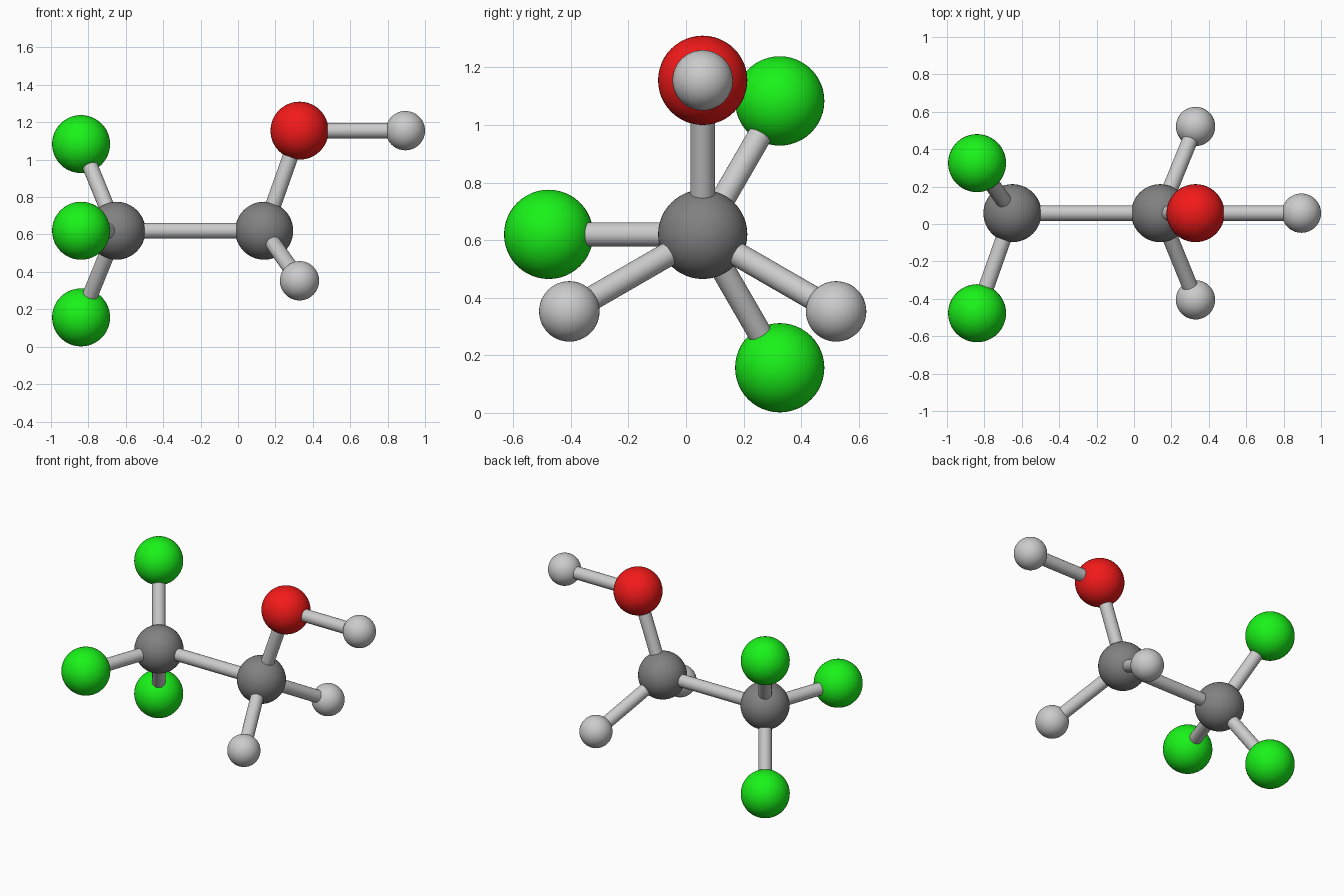
import bpy
from math import sin, cos, radians
from mathutils import Vector

if "Cube" in bpy.data.objects:
    bpy.data.objects.remove(bpy.data.objects["Cube"])


def material(name, colour):
    m = bpy.data.materials.new(name)
    m.diffuse_color = (*colour, 1)
    m.use_nodes = True
    m.node_tree.nodes["Principled BSDF"].inputs["Base Color"].default_value = m.diffuse_color
    return m


DARK = material("dark_grey", (0.22, 0.22, 0.22))
RED = material("red", (0.9, 0.01, 0.01))
GREEN = material("green", (0.01, 0.9, 0.01))


def finish(name, mat):
    ob = bpy.context.object
    ob.name = name
    bpy.ops.object.shade_smooth_by_angle(angle=radians(40))
    if mat:
        ob.data.materials.append(mat)


def atom(name, pos, r, mat=None):
    bpy.ops.mesh.primitive_uv_sphere_add(segments=48, ring_count=24, radius=r, location=pos)
    finish(name, mat)


def bond(name, a, b, r=0.042):
    d = b - a
    bpy.ops.mesh.primitive_cylinder_add(vertices=32, radius=r, depth=d.length, location=(a + b) / 2,
                                        rotation=d.to_track_quat('Z', 'Y').to_euler())
    finish(name, None)


def branch(centre, dx, angle):
    # position on the tetrahedral ring around a carbon
    a = radians(angle)
    return centre + Vector((dx, 0.535 * cos(a), 0.535 * sin(a)))


BIG, SMALL = 0.155, 0.105

# two carbons and the bond between them
left = Vector((-0.65, 0.058, 0.62))
right = Vector((0.14, 0.058, 0.62))
atom("left_carbon", left, BIG, DARK)
atom("right_carbon", right, BIG, DARK)
bond("carbon_bond", left, right)

# three green atoms on the left carbon
for i, ang in enumerate((60, 180, 300), 1):
    p = branch(left, -0.189, ang)
    atom(f"green_atom_{i}", p, BIG, GREEN)
    bond(f"green_bond_{i}", left, p)

# two hydrogens on the right carbon
for i, ang in enumerate((210, 330), 1):
    p = branch(right, 0.189, ang)
    atom(f"hydrogen_{i}", p, SMALL)
    bond(f"hydrogen_bond_{i}", right, p)

# oxygen with its end hydrogen
oxygen = branch(right, 0.189, 90)
end = oxygen + Vector((0.566, 0, 0))
atom("oxygen", oxygen, BIG, RED)
bond("oxygen_bond", right, oxygen)
atom("end_hydrogen", end, SMALL)
bond("end_hydrogen_bond", oxygen, end)
